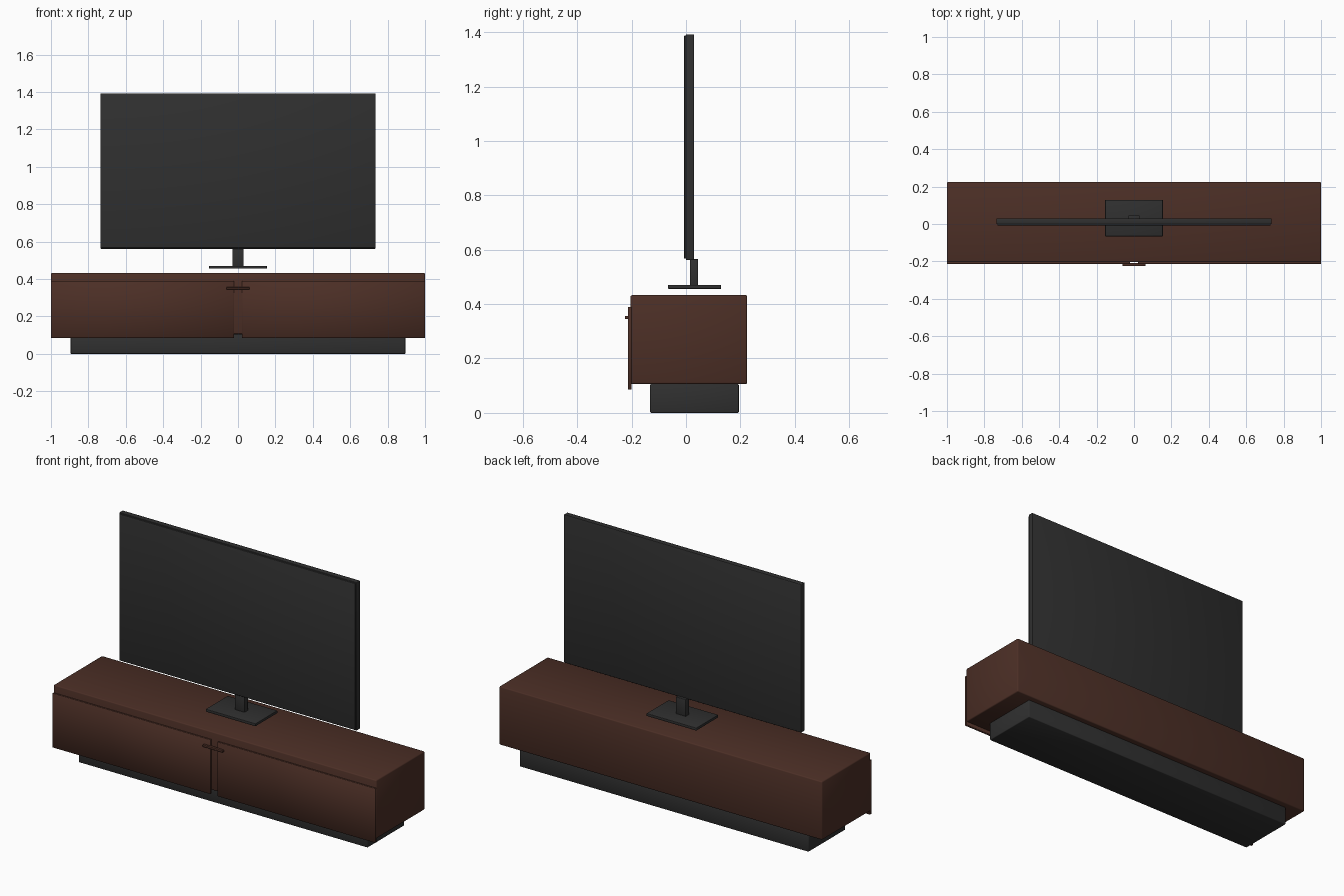
import bpy
import math

if "Cube" in bpy.data.objects:
    bpy.data.objects.remove(bpy.data.objects["Cube"])


def material(name, rgb):
    m = bpy.data.materials.new(name)
    m.diffuse_color = (*rgb, 1.0)
    m.use_nodes = True
    m.node_tree.nodes["Principled BSDF"].inputs["Base Color"].default_value = m.diffuse_color
    return m


WOOD = material("dark_brown_wood", (0.072, 0.028, 0.019))
BLACK = material("charcoal_black", (0.029, 0.029, 0.029))


def box(name, x, y, z, mat, bevel=0.0, segments=2):
    """Box from (min, max) ranges, with optionally softened edges."""
    ranges = (x, y, z)
    bpy.ops.mesh.primitive_cube_add(size=1, location=[(a + b) / 2 for a, b in ranges])
    ob = bpy.context.object
    ob.name = name
    ob.scale = [b - a for a, b in ranges]
    bpy.ops.object.transform_apply(location=False, rotation=False, scale=True)
    ob.data.materials.append(mat)
    if bevel:
        mod = ob.modifiers.new("soft_edges", "BEVEL")
        mod.width = bevel
        mod.segments = segments
        bpy.ops.object.modifier_apply(modifier=mod.name)
        bpy.ops.object.shade_smooth_by_angle(angle=math.radians(50))
    return ob


# Cabinet: recessed plinth, body, two overhanging doors and a shared pull
box("plinth", (-0.895, 0.895), (-0.132, 0.194), (0.0, 0.106), BLACK, 0.004)
box("cabinet_body", (-1.0, 1.0), (-0.204, 0.225), (0.106, 0.433), WOOD, 0.006)
for side, name in ((-1, "left_door"), (1, "right_door")):
    box(name, tuple(sorted((side * 0.022, side * 1.0))), (-0.213, -0.2),
        (0.086, 0.39), WOOD, 0.001, 1)
box("door_pull", (-0.062, 0.062), (-0.225, -0.209), (0.345, 0.357), WOOD, 0.002)

# Television stand: foot plate and neck
box("stand_foot", (-0.154, 0.154), (-0.066, 0.129), (0.456, 0.471), BLACK, 0.002)
box("stand_neck", (-0.03, 0.03), (0.015, 0.045), (0.465, 0.565), BLACK, 0.002)

# Television: thin housing with a slightly smaller screen panel in front
box("television_housing", (-0.735, 0.735), (0.0, 0.03), (0.562, 1.392), BLACK, 0.003)
box("screen", (-0.73, 0.73), (-0.007, 0.01), (0.567, 1.387), BLACK, 0.002)
